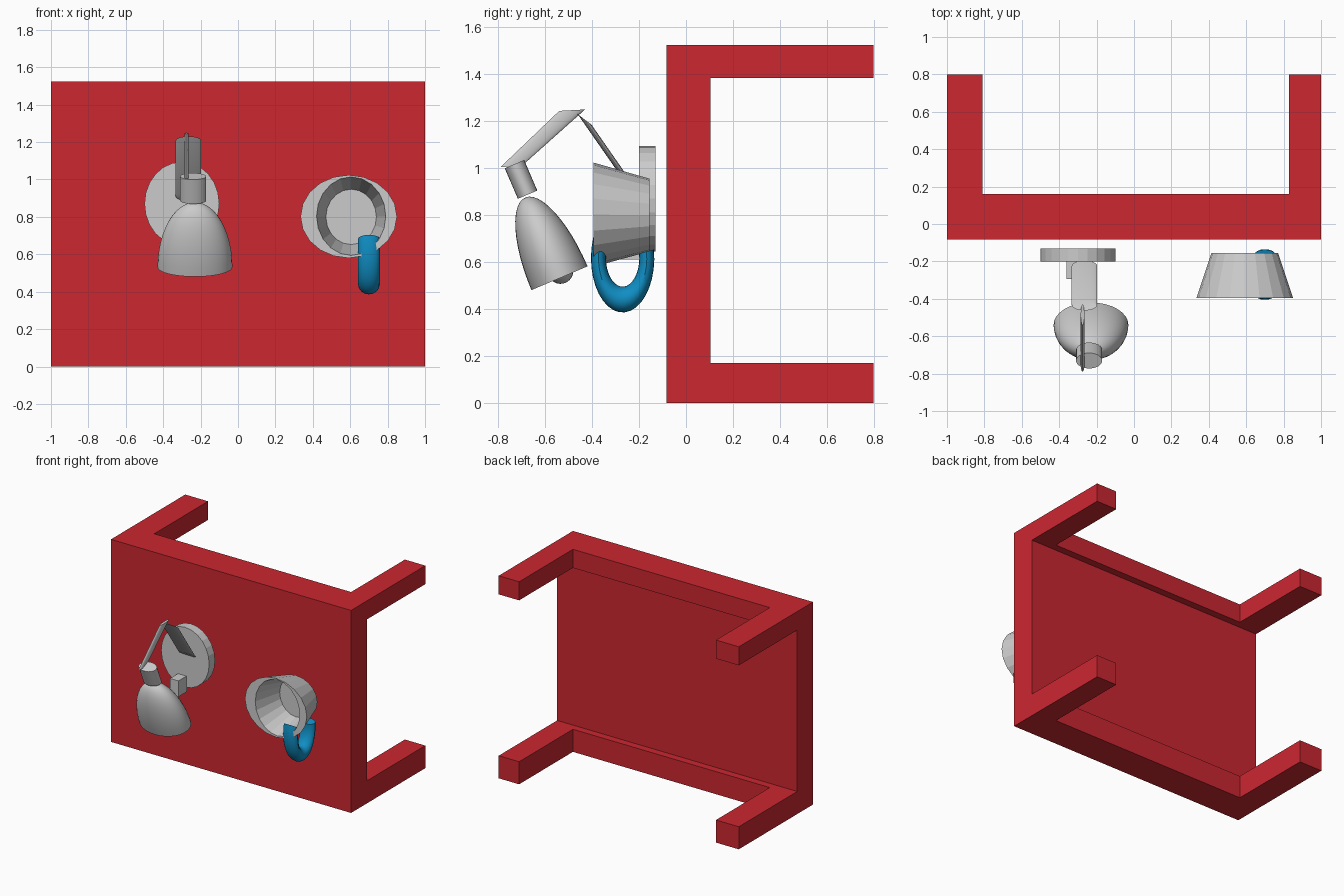
import bpy, bmesh
from math import sin, cos, pi, radians
from mathutils import Vector as V

if "Cube" in bpy.data.objects:
    bpy.data.objects.remove(bpy.data.objects["Cube"])


def material(name, rgb):
    m = bpy.data.materials.new(name)
    m.diffuse_color = (*rgb, 1)
    m.use_nodes = True
    m.node_tree.nodes["Principled BSDF"].inputs["Base Color"].default_value = m.diffuse_color
    return m


RED = material("red_paint", (0.60, 0.02, 0.03))
BLUE = material("blue_glaze", (0.005, 0.27, 0.55))


def finish(name, bm, mat=None, smooth=False):
    bmesh.ops.recalc_face_normals(bm, faces=bm.faces)
    me = bpy.data.meshes.new(name)
    bm.to_mesh(me)
    bm.free()
    ob = bpy.data.objects.new(name, me)
    bpy.context.collection.objects.link(ob)
    if mat:
        me.materials.append(mat)
    if smooth:
        bpy.ops.object.select_all(action='DESELECT')
        ob.select_set(True)
        bpy.context.view_layer.objects.active = ob
        bpy.ops.object.shade_smooth_by_angle(angle=radians(35))
    return ob


def box(name, x, y, z, mat=None):
    bm = bmesh.new()
    bmesh.ops.create_cube(bm, size=1)
    for v in bm.verts:
        v.co = [(a + b) / 2 + c * (b - a) for (a, b), c in zip((x, y, z), v.co)]
    return finish(name, bm, mat)


def loft(name, rings, n=24, caps=(True, True), mat=None, smooth=False):
    """Skin elliptical rings, each given as (centre, half axis u, half axis v)."""
    bm = bmesh.new()
    loops = []
    for c, u, v in rings:
        loops.append([bm.verts.new(V(c) + V(u) * cos(2 * pi * i / n) + V(v) * sin(2 * pi * i / n))
                      for i in range(n)])
    for a, b in zip(loops, loops[1:]):
        for i in range(n):
            j = (i + 1) % n
            bm.faces.new((a[i], a[j], b[j], b[i]))
    for cap, loop in zip(caps, (loops[0], loops[-1])):
        if cap:
            bm.faces.new(loop)
    bmesh.ops.remove_doubles(bm, verts=bm.verts, dist=1e-5)
    return finish(name, bm, mat, smooth)


# Table lying on its side: top panel, two rails, four legs
box("table_top", (-1, 1), (-0.083, 0.105), (0, 1.525), RED)
for level, z in (("lower", (0, 0.17)), ("upper", (1.385, 1.525))):
    box(level + "_rail", (-0.81, 0.83), (0.105, 0.16), z, RED)
    for side, x in (("left", (-1, -0.81)), ("right", (0.83, 1))):
        box(f"{level}_{side}_leg", x, (0.105, 0.8), z, RED)

# Lamp: wall disc, switch block, two flat arms, neck
loft("lamp_base", [((-0.3, y, 0.87), (0.2, 0, 0), (0, 0, 0.225)) for y in (-0.2, -0.13)])
box("lamp_switch", (-0.36, -0.29), (-0.295, -0.19), (0.61, 0.73))
loft("lamp_lower_arm", [(c, (0.068, 0, 0), (0, 0.03, -0.023)) for c in
                        ((-0.265, -0.225, 0.91), (-0.265, -0.4325, 1.208))], smooth=True)
loft("lamp_upper_arm", [((-0.275, -0.745, 1.007), (0.01, 0, 0), (0, 0.045, 0.002)),
                        ((-0.275, -0.485, 1.247), (0.01, 0, 0), (0, 0.055, 0.003))], smooth=True)
axis, across = V((0, 0.39, -0.92)), V((0, 0.92, 0.39))
loft("lamp_neck", [(c, (0.07, 0, 0), across * 0.045) for c in
                   ((-0.24, -0.731, 1.017), (-0.24, -0.675, 0.887))], smooth=True)

# Lamp shade: half ellipsoid, open at the rim
apex, height = V((-0.23, -0.685, 0.875)), 0.374
shade = []
for i in range(13):
    a = i / 12 * pi / 2
    r = sin(a)
    shade.append((apex + axis * height * (1 - cos(a)), (0.2 * r, 0, 0), across * 0.13 * r))
loft("lamp_shade", shade, n=32, caps=(False, False), smooth=True)

# Bulb inside the shade
bm = bmesh.new()
bmesh.ops.create_uvsphere(bm, u_segments=20, v_segments=12, radius=0.055)
for v in bm.verts:
    v.co = (v.co.x * 1.5 - 0.235, v.co.y - 0.535, v.co.z + 0.562)
finish("lamp_bulb", bm, smooth=True)

# Cup: outer wall, rim, inner wall and floor
cup = [(-0.155, 0.592, 0.80, 0.178, 0.155), (-0.395, 0.592, 0.802, 0.258, 0.222),
       (-0.395, 0.605, 0.804, 0.185, 0.21), (-0.175, 0.605, 0.80, 0.135, 0.148)]
loft("cup", [((x, y, z), (rx, 0, 0), (0, 0, rz)) for y, x, z, rx, rz in cup], n=20)

# Cup handle: U-shaped part of a stretched torus
handle = []
steps = 20
for i in range(steps + 1):
    a = radians(9 + (-202 - 9 + 0) * i / steps)
    d = V((0, cos(a), sin(a)))
    handle.append(((0.70, -0.27 + 0.103 * d.y, 0.617 + 0.177 * d.z),
                   (0.058, 0, 0), (0, 0.032 * d.y, 0.055 * d.z)))
loft("cup_handle", handle, n=16, mat=BLUE, smooth=True)
